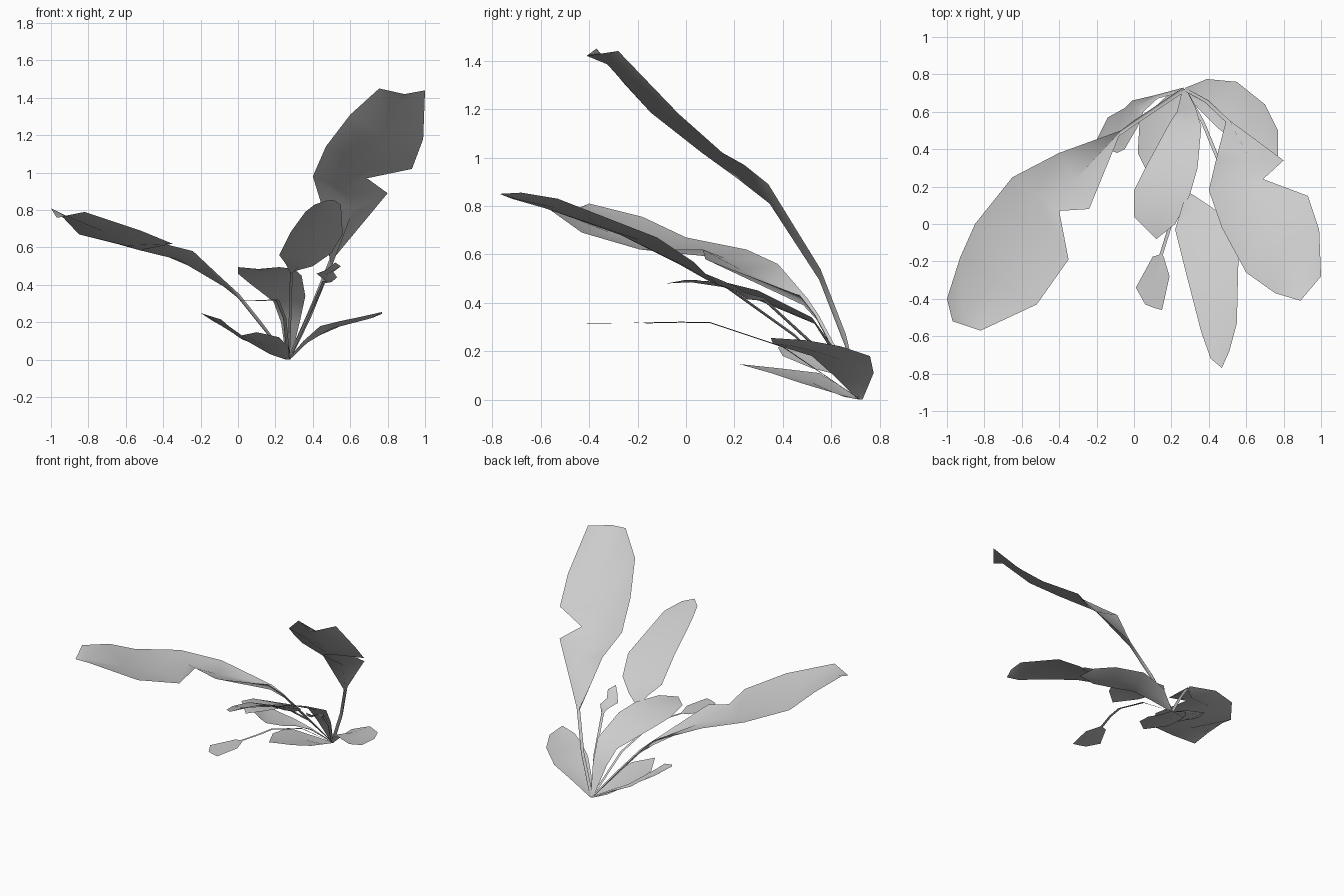
import bpy, bmesh
from mathutils import Vector as V

ROOT = (0.27, 0.72, 0.0)


def leaf(name, stem, left, right, tip, width=0.011, depth=0.012, fold=-0.015):
    """Narrow V-shaped stem that widens into a blade folded along its midrib."""
    bm = bmesh.new()
    rows = []
    heading = V(tip) - V(ROOT)
    side = V((-heading.y, heading.x, 0)).normalized() * width
    if side.dot(V(left[0]) - V(right[0])) < 0:
        side = -side
    for p in [V(ROOT)] + [V(q) for q in stem]:
        drop = V((0, 0, min(depth, p.z)))
        rows.append((p + side, p - drop, p - side))
    for a, b in zip(left, right):
        a, b = V(a), V(b)
        rows.append((a, (a + b) / 2 + V((0, 0, fold)), b))
    rows = [[bm.verts.new(p) for p in r] for r in rows]
    for r, s in zip(rows, rows[1:]):
        for i in (0, 1):
            bm.faces.new((r[i], r[i + 1], s[i + 1], s[i]))
    end = bm.verts.new(tip)
    for i in (0, 1):
        bm.faces.new((rows[-1][i], rows[-1][i + 1], end))
    # upper surface faces the sky
    bm.normal_update()
    if sum(f.calc_area() * f.normal.z for f in bm.faces) < 0:
        bmesh.ops.reverse_faces(bm, faces=bm.faces[:])
    for f in bm.faces:
        f.smooth = True
    mesh = bpy.data.meshes.new(name)
    bm.to_mesh(mesh)
    bm.free()
    bpy.context.collection.objects.link(bpy.data.objects.new(name, mesh))


# large leaf reaching left
leaf("large_left_leaf", [(0.12, 0.62, 0.2), (0, 0.54, 0.35)],
     [(-0.07, 0.5, 0.42), (-0.4, 0.38, 0.56), (-0.65, 0.25, 0.62),
      (-0.85, 0, 0.67), (-0.93, -0.18, 0.755), (-1, -0.4, 0.81)],
     [(-0.08, 0.47, 0.43), (-0.24, 0.08, 0.58), (-0.4, 0.07, 0.62),
      (-0.35, -0.19, 0.62), (-0.52, -0.43, 0.69), (-0.82, -0.57, 0.79)],
     (-0.97, -0.52, 0.76), depth=0.02, fold=-0.035)

# tall leaf rising on the right
leaf("tall_right_leaf", [(0.39, 0.655, 0.27), (0.5, 0.55, 0.54)],
     [(0.8, 0.34, 0.89), (0.69, 0.24, 0.97), (0.93, 0.15, 1.02),
      (0.99, -0.03, 1.18), (1, -0.28, 1.44)],
     [(0.44, 0.35, 0.85), (0.4, 0.18, 0.98), (0.47, -0.02, 1.14),
      (0.6, -0.26, 1.31), (0.755, -0.37, 1.45)],
     (0.89, -0.41, 1.42), depth=0.045, fold=-0.06)

# long leaf pointing forward
leaf("front_leaf", [(0.28, 0.45, 0.27), (0.285, 0.17, 0.47)],
     [(0.4, 0.1, 0.5), (0.5, 0.03, 0.57), (0.56, -0.12, 0.67),
      (0.55, -0.53, 0.83), (0.51, -0.68, 0.855)],
     [(0.25, 0.07, 0.52), (0.22, -0.03, 0.56), (0.28, -0.27, 0.68),
      (0.36, -0.58, 0.79), (0.41, -0.72, 0.83)],
     (0.47, -0.77, 0.85), width=0.007)

# broad central leaf
leaf("centre_leaf", [],
     [(0.33, 0.62, 0.2), (0.36, 0.52, 0.34), (0.34, 0.3, 0.45),
      (0.3, 0.16, 0.485), (0.22, 0, 0.495)],
     [(0.23, 0.6, 0.2), (0.19, 0.54, 0.31), (0.06, 0.3, 0.41),
      (0, 0.18, 0.46), (0, 0.04, 0.495)],
     (0.12, -0.08, 0.48), fold=-0.01)

# young leaf under the tall one
leaf("young_leaf", [(0.37, 0.54, 0.22), (0.46, 0.32, 0.42)],
     [(0.53, 0.25, 0.44), (0.51, 0.2, 0.47), (0.55, 0.13, 0.5)],
     [(0.47, 0.25, 0.42), (0.42, 0.2, 0.46), (0.47, 0.13, 0.48)],
     (0.52, 0.08, 0.52), width=0.009)

# small flat leaf on a long stalk
leaf("stalked_leaf", [(0.25, 0.4, 0.22), (0.21, 0.1, 0.32), (0.19, -0.02, 0.322),
                      (0.145, -0.165, 0.319)],
     [(0.16, -0.18, 0.318), (0.19, -0.28, 0.317), (0.15, -0.46, 0.315)],
     [(0.1, -0.175, 0.318), (0.01, -0.34, 0.315), (0.06, -0.43, 0.315)],
     (0.1, -0.446, 0.315), width=0.009, depth=0.004, fold=0)

# low leaf curling right
leaf("low_right_leaf", [],
     [(0.39, 0.775, 0.11), (0.55, 0.76, 0.18), (0.7, 0.64, 0.22), (0.77, 0.5, 0.245)],
     [(0.35, 0.61, 0.1), (0.44, 0.52, 0.18), (0.54, 0.44, 0.205), (0.66, 0.36, 0.23)],
     (0.77, 0.35, 0.255))

# low leaf pointing left
leaf("low_left_leaf", [(0.12, 0.68, 0.08)],
     [(-0.01, 0.66, 0.13), (-0.05, 0.62, 0.16), (-0.14, 0.57, 0.21), (-0.2, 0.45, 0.25)],
     [(0.05, 0.6, 0.11), (0.02, 0.52, 0.13), (-0.05, 0.4, 0.18), (-0.09, 0.38, 0.215)],
     (-0.17, 0.41, 0.24), fold=-0.01)

# lowest leaf beneath the centre
leaf("lowest_leaf", [],
     [(0.27, 0.62, 0.025), (0.27, 0.47, 0.07), (0.22, 0.32, 0.12)],
     [(0.17, 0.68, 0.03), (0.03, 0.55, 0.11), (0.02, 0.38, 0.13)],
     (0.1, 0.22, 0.147))
